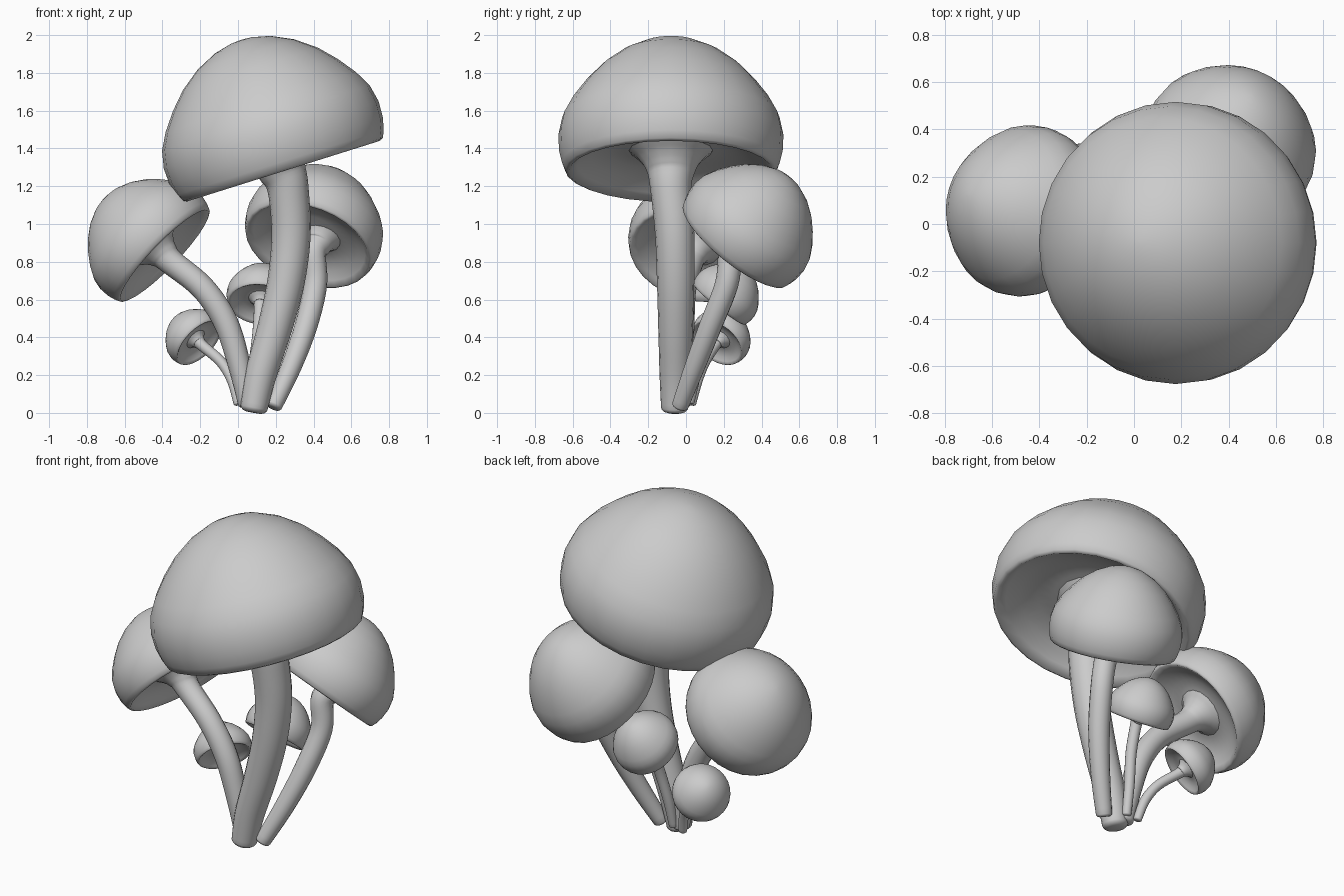
import bpy, bmesh, math
from mathutils import Vector

if "Cube" in bpy.data.objects:
    bpy.data.objects.remove(bpy.data.objects["Cube"])


def loft(name, rings, n=20):
    """Skin circular rings given as (centre, axis, radius)."""
    bm = bmesh.new()
    loops = []
    for c, t, r in rings:
        u = Vector((0, 1, 0)).cross(t).normalized()
        v = t.cross(u)
        loops.append([bm.verts.new(c + r * (math.cos(a) * u + math.sin(a) * v))
                      for a in (2 * math.pi * i / n for i in range(n))])
    for a, b in zip(loops, loops[1:]):
        for i in range(n):
            j = (i + 1) % n
            bm.faces.new((a[i], a[j], b[j], b[i]))
    bm.faces.new(loops[0])
    bm.faces.new(loops[-1])
    bmesh.ops.recalc_face_normals(bm, faces=bm.faces)
    for f in bm.faces:
        f.smooth = True
    me = bpy.data.meshes.new(name)
    bm.to_mesh(me)
    bm.free()
    bpy.context.collection.objects.link(bpy.data.objects.new(name, me))


# Cap section (radius, height above rim): underside hollow, lip, dome
PROFILE = [(0.02, .10), (.15, .105), (.25, .115), (.34, .11), (.43, .075), (.50, .03),
           (.545, -.005), (.565, .005), (.582, .045), (.598, .11), (.602, .20), (.582, .295),
           (.533, .385), (.462, .48), (.378, .57), (.272, .65), (.155, .706), (.06, .729),
           (.01, .733)]


def catmull(pts, steps=5):
    """Smooth a list of 4D points (x, y, z, radius)."""
    p = [pts[0]] + pts + [pts[-1]]
    out = []
    for a, b, c, d in zip(p, p[1:], p[2:], p[3:]):
        for k in range(steps):
            t = k / steps
            out.append(0.5 * (2 * b + (c - a) * t + (2 * a - 5 * b + 4 * c - d) * t * t
                              + (3 * b - a - 3 * c + d) * t ** 3))
    return out + [pts[-1]]


def mushroom(name, centre, axis, scale, path, offset=(0, 0, 0), stretch=1.0):
    c, ax, off = Vector(centre), Vector(axis).normalized(), Vector(offset)
    # cap
    loft(name + "_cap", [(c + ax * h * scale * stretch, ax, r * scale) for r, h in PROFILE], 28)
    # stem, flaring into the underside of the cap
    pts = [Vector(p) for p in path]
    top = path[-1][3]
    for h, k in ((-.10, 1.05), (.0, 1.25), (.06, 1.6), (.10, 2.0), (.135, 2.4)):
        pts.append(Vector((*(c + off + ax * h * scale), top * k)))
    s = catmull(pts)
    rings = []
    for i, p in enumerate(s):
        t = s[min(i + 1, len(s) - 1)].xyz - s[max(i - 1, 0)].xyz
        rings.append((p.xyz, t.normalized(), p.w))
    # rounded foot
    p0, t0, r0 = rings[0]
    foot = [(p0 - t0 * r0 * d, t0, r0 * k) for d, k in ((.36, .55), (.28, .8), (.12, .96))]
    loft(name + "_stem", foot + rings, 16)


mushroom("main", (.235, -.08, 1.283), (-.30, 0, .954), 0.99,
         [(.085, -.06, .027, .072), (.12, -.057, .2, .083), (.195, -.055, .45, .092),
          (.255, -.055, .7, .099), (.281, -.06, .95, .104)])
mushroom("left", (-.39, .035, .835), (-.70, .2, .68), .605,
         [(.05, -.02, .05, .05), (.005, -.02, .26, .06), (-.065, -.02, .48, .065),
          (-.185, -.01, .66, .065)])
mushroom("right", (.372, .258, .888), (.28, .60, .75), .615,
         [(.19, -.03, .04, .045), (.28, .045, .24, .054), (.36, .13, .46, .06),
          (.41, .215, .68, .062)], (.045, .015, 0), 1.05)
mushroom("small_middle", (.12, .175, .575), (.1, .62, .78), .31,
         [(.07, .02, .06, .026), (.08, .055, .22, .029), (.105, .10, .40, .031)],
         stretch=1.06)
mushroom("small_left", (-.205, .165, .372), (-.62, .48, .62), .27,
         [(.0, .03, .05, .024), (-.03, .06, .17, .028), (-.09, .10, .27, .028)])
